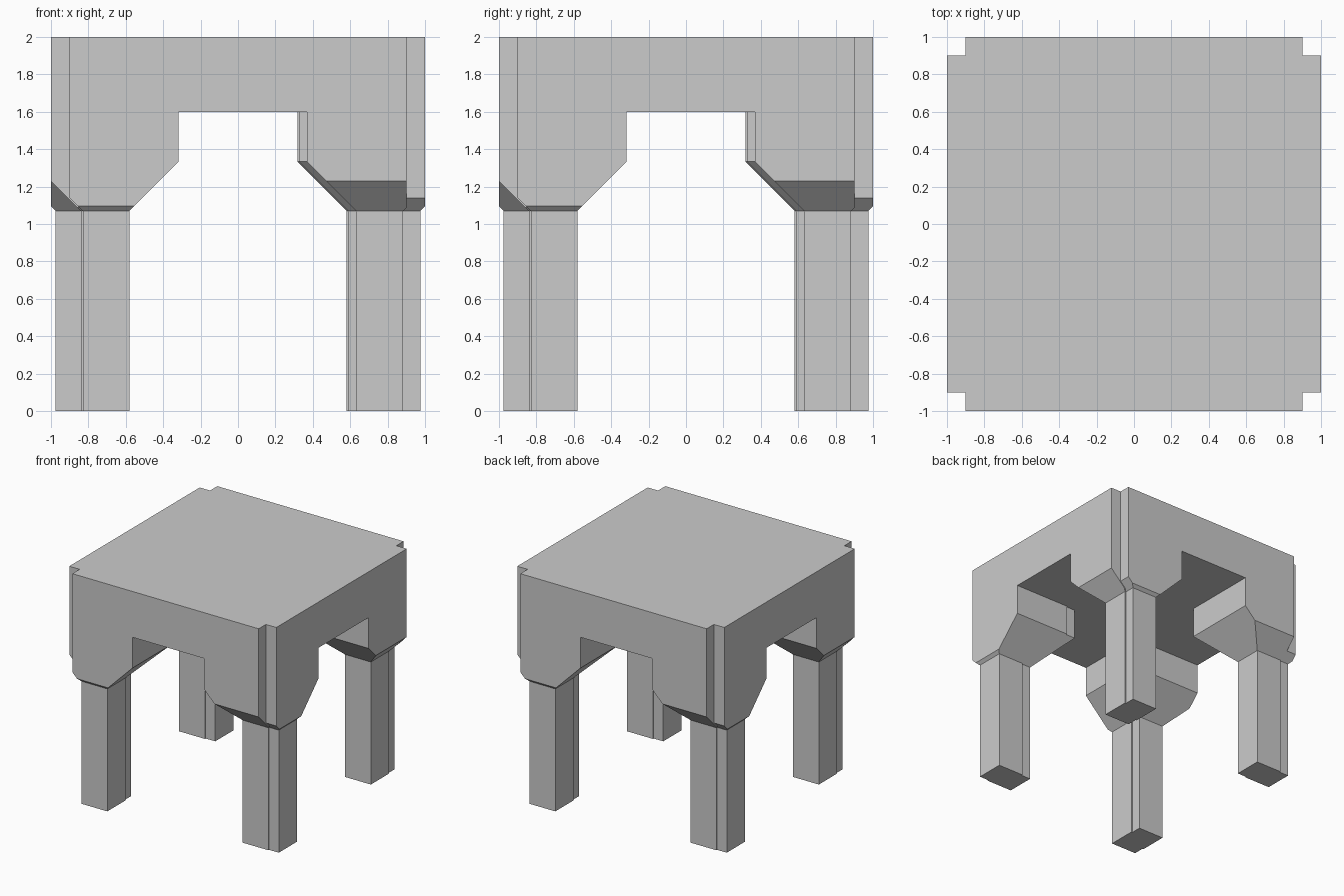
import bpy, bmesh
from math import pi
from mathutils import Matrix, Vector

if "Cube" in bpy.data.objects:
    bpy.data.objects.remove(bpy.data.objects["Cube"])

LEG_TOP, FLARE, DECK_BOTTOM, TOP = 1.07, 0.263, 1.6, 2.0


def make_object(name, bm):
    bmesh.ops.recalc_face_normals(bm, faces=bm.faces)
    mesh = bpy.data.meshes.new(name)
    bm.to_mesh(mesh)
    bm.free()
    ob = bpy.data.objects.new(name, mesh)
    bpy.context.collection.objects.link(ob)
    return ob


def loft(rings):
    """Closed solid through a stack of (outline, z) rings."""
    bm = bmesh.new()
    loops = [[bm.verts.new((x, y, z)) for x, y in pts] for pts, z in rings]
    n = len(loops[0])
    for a, b in zip(loops, loops[1:]):
        for i in range(n):
            j = (i + 1) % n
            bm.faces.new((a[i], a[j], b[j], b[i]))
    bm.faces.new(loops[0][::-1])
    bm.faces.new(loops[-1])
    return bm


def rect(x0, x1, y0, y1, grow=0):
    x0, x1, y0, y1 = x0 - grow, x1 + grow, y0 - grow, y1 + grow
    return [(x0, y0), (x1, y0), (x1, y1), (x0, y1)]


def flared_post(name, x0, y0, max_x, min_y, turn):
    """Square post with a 45 degree flared head, trimmed at the outer sides."""
    r = (x0, x0 + 0.25, y0, y0 + 0.25)
    bm = loft([(rect(*r), 0), (rect(*r), LEG_TOP),
               (rect(*r, FLARE), LEG_TOP + FLARE), (rect(*r, FLARE), TOP)])
    for co, no in (((max_x, 0, 0), (1, 0, 0)), ((0, min_y, 0), (0, -1, 0))):
        bmesh.ops.bisect_plane(bm, geom=bm.verts[:] + bm.edges[:] + bm.faces[:],
                               plane_co=Vector(co), plane_no=Vector(no), clear_outer=True)
        rim = [e for e in bm.edges if e.is_boundary]
        bmesh.ops.contextual_create(bm, geom=rim)
    bm.transform(Matrix.Rotation(turn * pi / 2, 4, 'Z'))
    return make_object(name, bm)


# deck: square slab with notched corners
corner = [(0.9, -1), (0.9, -0.9), (1, -0.9)]
outline = []
for k in range(4):
    for x, y in corner:
        for _ in range(k):
            x, y = -y, x
        outline.append((x, y))
table = make_object("table", loft([(outline, DECK_BOTTOM), (outline, TOP)]))

# four legs, each a pair of offset flared posts
posts = []
for k in range(4):
    posts.append(flared_post("inner_post", 0.633, -0.84, 0.9, -1.0, k))
    posts.append(flared_post("outer_post", 0.725, -0.83, 1.0, -0.9, k))

# fuse legs and deck into one solid
bpy.context.view_layer.objects.active = table
for post in posts:
    mod = table.modifiers.new("fuse", 'BOOLEAN')
    mod.operation, mod.solver, mod.object = 'UNION', 'EXACT', post
    bpy.ops.object.modifier_apply(modifier=mod.name)
    bpy.data.objects.remove(post)

# merge coplanar faces
bm = bmesh.new()
bm.from_mesh(table.data)
bmesh.ops.remove_doubles(bm, verts=bm.verts, dist=0.0005)
bmesh.ops.dissolve_limit(bm, angle_limit=0.01, verts=bm.verts, edges=bm.edges)
bm.to_mesh(table.data)
bm.free()
